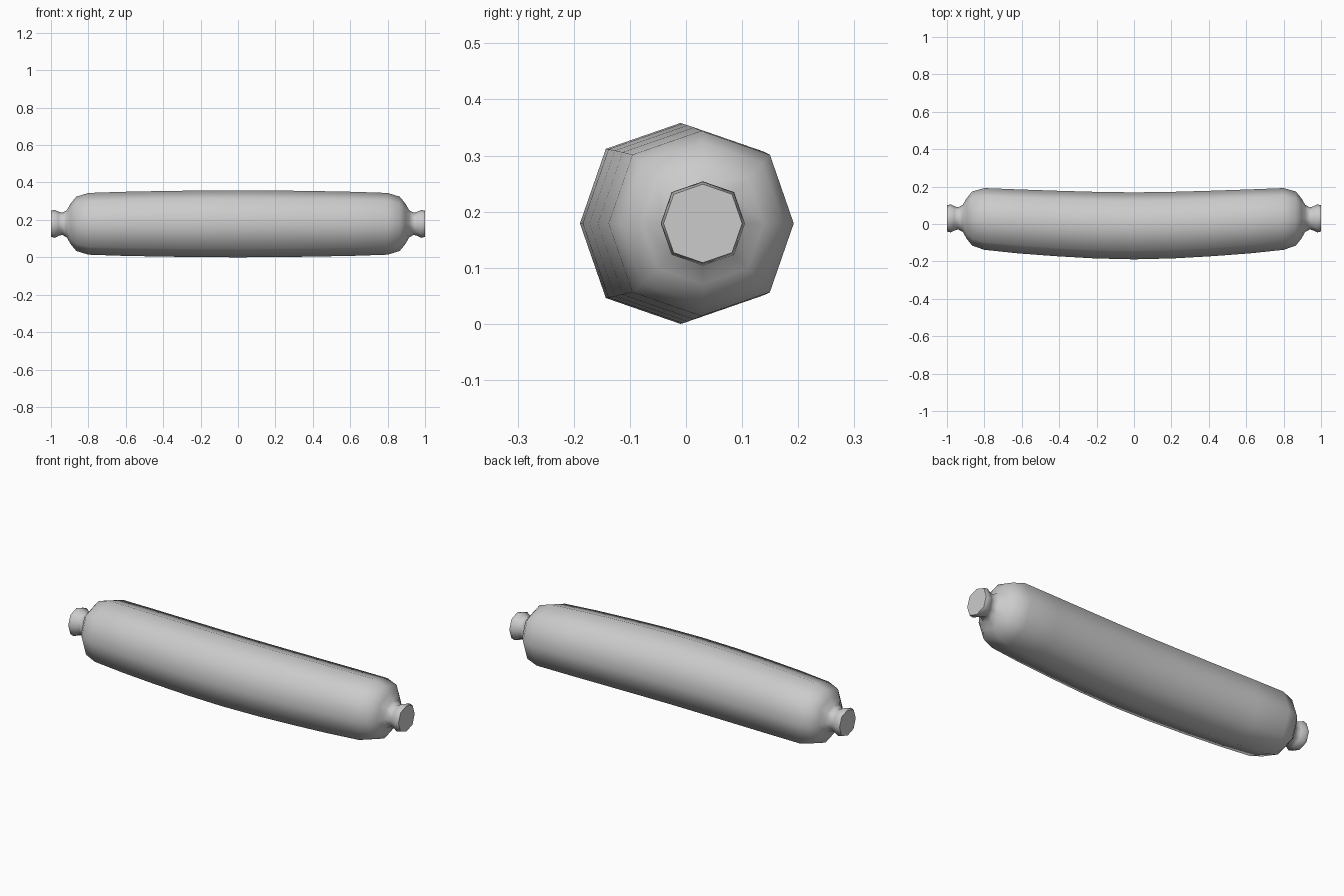
import bpy, bmesh, math

if "Cube" in bpy.data.objects:
    bpy.data.objects.remove(bpy.data.objects["Cube"])

# Half profile from the middle to one end: x, radius, sideways offset of the bend
HALF = [(0, .179, -.010), (.21, .178, -.006), (.42, .175, .003),
        (.62, .171, .014), (.80, .165, .027), (.865, .145, .029),
        (.895, .108, .030), (.915, .073, .030), (.94, .059, .030),
        (.96, .065, .030), (.98, .075, .030), (1.0, .070, .030)]
SIDES = 8
HEIGHT = .179


def ring(bm, x, r, y):
    # Eight-sided section, slightly fuller on the diagonals
    verts = []
    for i in range(SIDES):
        a = 2 * math.pi * i / SIDES
        k = r * (1.05 if i % 2 else 1.0)
        verts.append(bm.verts.new((x, y + k * math.cos(a), HEIGHT + k * math.sin(a))))
    return verts


# Bent sausage body with pinched, knotted ends
bm = bmesh.new()
stations = [(-x, r, y) for x, r, y in reversed(HALF[1:])] + HALF
rings = [ring(bm, *s) for s in stations]
for a, b in zip(rings, rings[1:]):
    for i in range(SIDES):
        j = (i + 1) % SIDES
        bm.faces.new((a[i], a[j], b[j], b[i]))
bm.faces.new(rings[0])
bm.faces.new(rings[-1])
bmesh.ops.recalc_face_normals(bm, faces=bm.faces)

mesh = bpy.data.meshes.new("sausage")
bm.to_mesh(mesh)
bm.free()
sausage = bpy.data.objects.new("sausage", mesh)
bpy.context.collection.objects.link(sausage)

# Smooth skin, crisp flat end faces
bpy.context.view_layer.objects.active = sausage
sausage.select_set(True)
bpy.ops.object.shade_smooth_by_angle(angle=math.radians(60))
